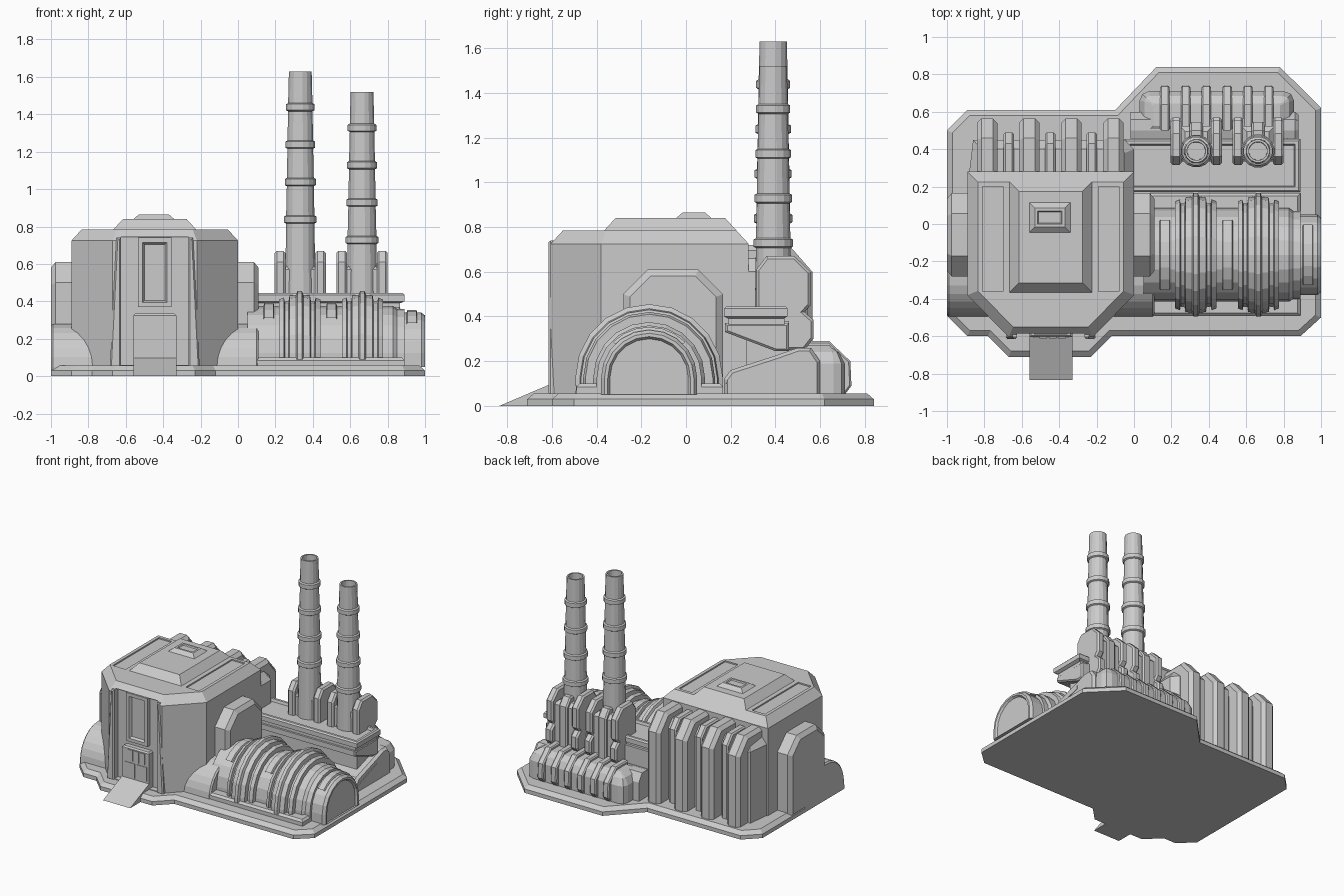
import bpy, bmesh
from math import sin, cos, pi, radians, sqrt
from mathutils import Vector

if "Cube" in bpy.data.objects:
    bpy.data.objects.remove(bpy.data.objects["Cube"])


def skin(name, rings):
    """Bridge closed rings of equal length and cap both ends."""
    bm = bmesh.new()
    vs = [[bm.verts.new(p) for p in r] for r in rings]
    n = len(vs[0])
    for a, b in zip(vs, vs[1:]):
        for i in range(n):
            bm.faces.new((a[i], a[(i + 1) % n], b[(i + 1) % n], b[i]))
    bm.faces.new(vs[0])
    bm.faces.new(vs[-1])
    bmesh.ops.recalc_face_normals(bm, faces=bm.faces)
    me = bpy.data.meshes.new(name)
    bm.to_mesh(me)
    bm.free()
    ob = bpy.data.objects.new(name, me)
    bpy.context.collection.objects.link(ob)
    return ob


def inset(pts, d):
    n = len(pts)
    area = sum(pts[i][0] * pts[(i + 1) % n][1] - pts[(i + 1) % n][0] * pts[i][1] for i in range(n))
    s = 1 if area > 0 else -1
    out = []
    for i in range(n):
        p = Vector(pts[i])
        e1 = (p - Vector(pts[i - 1])).normalized()
        e2 = (Vector(pts[(i + 1) % n]) - p).normalized()
        n1, n2 = Vector((-e1.y, e1.x)) * s, Vector((-e2.y, e2.x)) * s
        out.append(p + (n1 + n2) * (d / (1 + n1.dot(n2))))
    return out


def loft(name, pts, levels, axis='z'):
    """Extrude an outline through (height, inset) levels along an axis."""
    place = {'z': lambda u, v, h: (u, v, h), 'x': lambda u, v, h: (h, u, v),
             'y': lambda u, v, h: (u, h, v)}[axis]
    return skin(name, [[place(u, v, h) for u, v in inset(pts, d)] for h, d in levels])


def rect(x0, x1, y0, y1):
    return [(x0, y0), (x1, y0), (x1, y1), (x0, y1)]


def box(name, x0, x1, y0, y1, z0, z1, ch=0.0):
    lv = [(z0, 0), (z1 - ch, 0), (z1, ch)] if ch else [(z0, 0), (z1, 0)]
    return loft(name, rect(x0, x1, y0, y1), lv)


def rib(name, pts, x0, x1, c):
    """Side profile (y, z) extruded in x with chamfered edges."""
    return loft(name, pts, [(x0, c), (x0 + c, 0), (x1 - c, 0), (x1, c)], 'x')


def arch(name, prof, y0=-0.165, z0=0.125, a0=0, n=10, foot=0.06):
    rings = []
    for x, r in prof:
        ang = [radians(a0 + (180 - 2 * a0) * i / n) for i in range(n + 1)]
        ring = [(x, y0 + r * cos(a), z0 + r * sin(a)) for a in ang]
        if a0 == 0:
            ring = [(x, y0 + r, foot)] + ring + [(x, y0 - r, foot)]
        rings.append(ring)
    return skin(name, rings)


def lathe(name, cx, cy, prof, n=16):
    return skin(name, [[(cx + r * cos(2 * pi * (i + .5) / n), cy + r * sin(2 * pi * (i + .5) / n), z)
                        for i in range(n)] for z, r in prof])


def cut(ob, *box_args):
    c = box('cutter', *box_args)
    c.hide_render = True
    c.hide_viewport = True
    m = ob.modifiers.new('cut', 'BOOLEAN')
    m.operation, m.object, m.solver = 'DIFFERENCE', c, 'EXACT'


MID = -0.445  # centre line of the main building

# Ground plate
loft('base_plate', [(-1, .5), (-.89, .61), (-.1, .61), (.12, .84), (.78, .84), (1, .62), (1, -.5),
                    (.89, -.6), (-.12, -.6), (-.23, -.71), (-.67, -.71), (-.78, -.6), (-.89, -.6), (-1, -.49)],
     [(0, 0), (.03, 0), (.056, .03)])

# Main building with recessed front and roof panels
hall = loft('main_building', [(-.89, .28), (-.89, -.38), (-.67, -.605), (-.22, -.605), (0, -.38), (0, .28)],
            [(.03, 0), (.725, 0), (.785, .055)])
cut(hall, -.625, -.265, -.8, -.56, .06, .745)
for x in (-.81, -.19):
    cut(hall, x, x + .11, -.36, .2, .775, .9)
loft('roof_slab', [(-.67, .23), (-.67, -.37), (-.22, -.37), (-.22, .23)], [(.78, 0), (.84, .055)])
loft('roof_cap', rect(-.565, -.335, -.05, .12), [(.835, 0), (.865, .035), (.865, .05), (.857, .055)])

# Entrance: pilasters, window column, door and ramp
for s in (-1, 1):
    loft('entrance_pilaster', [(MID + s * .18, .05), (MID + s * .24, .05), (MID + s * .205, .74), (MID + s * .18, .74)],
         [(-.615, .008), (-.605, 0), (-.55, 0)], 'y')
loft('window_column', rect(-.535, -.355, .37, .74), [(-.55, 0), (-.59, 0), (-.59, .025), (-.572, .035)], 'y')
box('door_frame', -.56, -.33, -.605, -.54, .05, .335, .01)
for x in (-.485, -.435, -.385):
    box('door_window', x - .02, x + .02, -.611, -.6, .235, .32)
for s in (-1, 1):
    x = MID + s * .05
    box('door_leaf', x - .045, x + .045, -.609, -.6, .11, .22)
loft('entrance_ramp', [(-.835, 0), (-.6, .1), (-.5, .1), (-.5, 0)], [(-.56, 0), (-.33, 0)], 'x')

# Side pods and rounded fenders, mirrored about the building
pod = [(-.28, 0.01), (-.28, .5), (-.17, .61), (.055, .61), (.165, .5), (.165, 0.01)]
fender = [(0, .02)] + [(-.28 - .215 * sin(pi / 2 * i / 7), .05 + .23 * cos(pi / 2 * i / 7)) for i in range(8)]
fender = [(0, .02), (0, .28)] + fender[1:] + [(-.495, .02)]
for s in (-1, 1):
    def px(d):
        return MID + s * d
    loft('side_pod', pod, [(px(.4), 0), (px(.53), 0), (px(.555), .03)], 'x')
    loft('pod_fender', fender, [(px(.25), 0), (px(.545), 0), (px(.555), .01)], 'x')

# Rear wall with tall and short buttress ribs
loft('rear_body', [(-.89, .2), (-.86, .45), (-.05, .45), (0, .4), (0, .2)], [(.03, 0), (.6, 0), (.66, .05)])
for i in range(4):
    x = -.785 + .225 * i
    rib('tall_rear_rib', [(.2, .03), (.2, .72), (.46, .72), (.565, .6), (.565, .03)], x - .055, x + .055, .025)
for i in range(3):
    x = -.67 + .222 * i
    rib('short_rear_rib', [(.25, .03), (.25, .69), (.43, .69), (.49, .62), (.49, .03)], x - .028, x + .028, .01)

# Vaulted hall: plinth, tube, layered rib groups and strips
box('vault_plinth', .08, .89, -.49, .165, .05, .1, .015)
arch('vault_tube', [(.05, .25), (.83, .25), (.85, .235), (.89, .235), (.89, .215), (.98, .215), (1.0, .2),
                    (1.0, .185), (.985, .175)], foot=.05)
for c in (.33, .665):
    half = [(.11, .24), (.11, .285), (.085, .295), (.08, .275), (.06, .275), (.055, .305), (.02, .31), (.012, .33)]
    arch('vault_rib', [(c - d, r) for d, r in half] + [(c + d, r) for d, r in half[::-1]], foot=.09)
for x, r in ((.165, .265), (.5, .265), (.93, .228)):
    arch('vault_strip', [(x - .028, r - .01), (x - .024, r), (x + .024, r), (x + .028, r - .01)], a0=45, n=6)

# Rear gallery: recessed deck on a wedge-notched support
loft('gallery_deck', rect(-.05, .89, .17, .455), [(.39, .02), (.4, 0), (.435, 0), (.445, .01), (.445, .028), (.425, .034)])
box('gallery_neck', -.02, .865, .19, .44, .36, .4)
loft('gallery_upper_wedge', [(.175, .37), (.175, .33), (.4, .245), (.46, .245), (.46, .37)], [(-.02, 0), (.86, 0), (.87, .01)], 'x')
loft('gallery_lower_wedge', [(.17, .03), (.17, .12), (.2, .16), (.4, .225), (.5, .26), (.56, .26), (.6, .2), (.6, .03)],
     [(-.02, 0), (.86, 0), (.88, .015)], 'x')
box('gallery_core', -.02, .82, .27, .46, .05, .38)
for x in (.14, .5, .84):
    loft('gallery_brace', [(.175, .1), (.2, .1), (.42, .16), (.42, .19)], [(x - .02, 0), (x + .045, 0)], 'x')

# Rear tank with ribs
loft('rear_tank', [(.03, .45), (.03, .66), (.045, .695), (.08, .71), (.8, .71), (.84, .695), (.855, .66), (.855, .45)],
     [(.04, 0), (.19, 0), (.24, .025), (.27, .075)])
for i in range(6):
    x = .165 + .111 * i
    rib('tank_rib', [(.5, .05), (.5, .29), (.64, .29), (.735, .2), (.74, .09), (.71, .05)], x - .025, x + .025, .008)

# Chimneys on cheeked bases
cheek = [(.315, .3), (.315, .61), (.36, .67), (.485, .67), (.557, .6), (.557, .45), (.53, .42), (.57, .385),
         (.57, .3), (.53, .25), (.4, .25)]
for cx, top in ((.333, 1.63), (.663, 1.52)):
    for s in (-1, 1):
        x = cx + s * .108
        rib('chimney_cheek', cheek, x - .029, x + .029, .012)
    box('chimney_block', cx - .09, cx + .09, .335, .525, .25, .6, .03)
    rib('chimney_rear_fin', [(.42, .26), (.42, .64), (.5, .64), (.545, .58), (.545, .26)], cx - .035, cx + .035, .01)

    def rad(z):
        return .084 - .021 * (z - .45) / (top - .45)
    prof = [(.4, .084)]
    for i in range(4):
        b = top - .79 + .2 * i
        r = rad(b)
        prof += [(b - .024, r), (b - .018, r + .011), (b + .014, r + .011), (b + .02, r)]
    prof += [(top, .062), (top, .05), (top - .1, .048)]
    lathe('chimney', cx, .39, prof)
